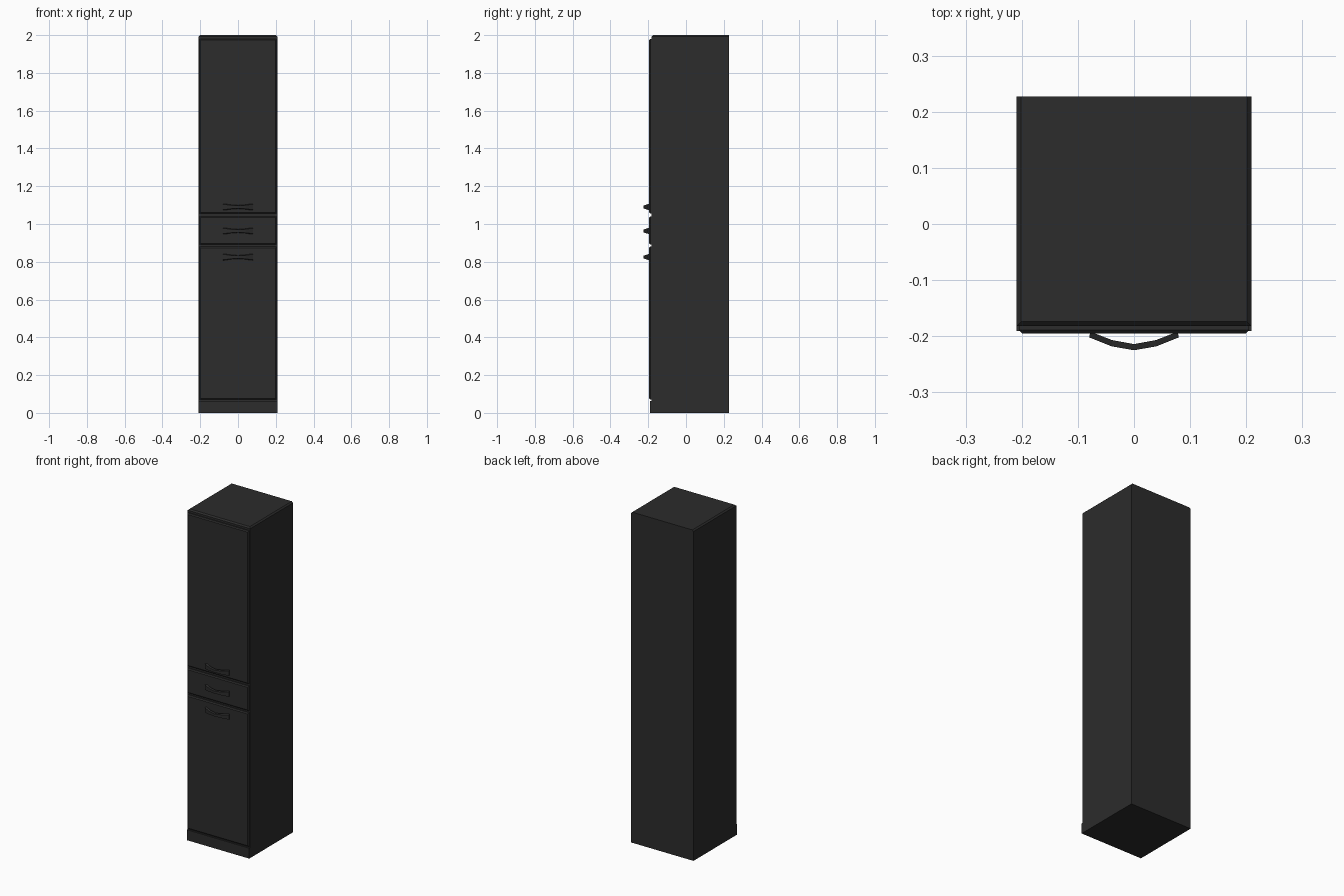
import bpy, bmesh

if "Cube" in bpy.data.objects:
    bpy.data.objects.remove(bpy.data.objects["Cube"])

black = bpy.data.materials.new("charcoal black")
black.diffuse_color = (0.025, 0.025, 0.025, 1)
black.use_nodes = True
black.node_tree.nodes["Principled BSDF"].inputs["Base Color"].default_value = black.diffuse_color


def finish(bm, name):
    bmesh.ops.recalc_face_normals(bm, faces=bm.faces)
    me = bpy.data.meshes.new(name)
    bm.to_mesh(me)
    bm.free()
    me.materials.append(black)
    ob = bpy.data.objects.new(name, me)
    bpy.context.collection.objects.link(ob)
    return ob


def box(name, lo, hi, bevel=0.0, pick=None):
    """Box between two corners; bevels the edges accepted by pick(midpoint)."""
    bm = bmesh.new()
    bmesh.ops.create_cube(bm, size=1)
    for v in bm.verts:
        v.co = [(a + b) / 2 + c * (b - a) for a, b, c in zip(lo, hi, v.co)]
    if bevel:
        edges = [e for e in bm.edges if pick((e.verts[0].co + e.verts[1].co) / 2)]
        bmesh.ops.bevel(bm, geom=edges, offset=bevel, segments=1, affect='EDGES')
    return finish(bm, name)


W, BACK, FRONT = 0.209, 0.227, -0.182

# carcass with a chamfered top edge on front and sides
box("cabinet_body", (-W, FRONT, 0), (W, BACK, 2.0), 0.008,
    lambda m: m.z > 1.99 and m.y < BACK - 0.01)

# plinth across the foot
box("plinth", (-W, -0.191, 0), (W, FRONT, 0.063))

# door and drawer fronts with chamfered front edges
for name, z0, z1 in (("lower_door", 0.071, 0.880),
                     ("drawer_front", 0.892, 1.041),
                     ("upper_door", 1.055, 1.980)):
    box(name, (-0.205, -0.195, z0), (0.205, FRONT, z1), 0.006,
        lambda m: m.y < -0.194)

# bow handles: wide at the ends, slim in the middle
BOW = ((-0.08, -0.202, 0.018), (-0.04, -0.218, 0.012), (0, -0.225, 0.009),
       (0.04, -0.218, 0.012), (0.08, -0.202, 0.018))


def handle(name, z):
    bm = bmesh.new()
    rings = []
    for x, y, h in BOW:
        xi = x * 0.97   # inner face is slightly shorter
        rings.append([bm.verts.new(p) for p in (
            (x, y, z - h * 0.8), (x, y, z + h * 0.8),
            (xi, y + 0.011, z + h), (xi, y + 0.011, z - h))])
    for a, b in zip(rings, rings[1:]):
        for i in range(4):
            j = (i + 1) % 4
            bm.faces.new((a[i], a[j], b[j], b[i]))
    bm.faces.new(rings[0])
    bm.faces.new(rings[-1])
    # ends reach back to the door face
    for r in (rings[0], rings[-1]):
        for v in r[2:]:
            v.co.y = -0.192
    return finish(bm, name)


handle("lower_handle", 0.825)
handle("drawer_handle", 0.963)
handle("upper_handle", 1.090)
